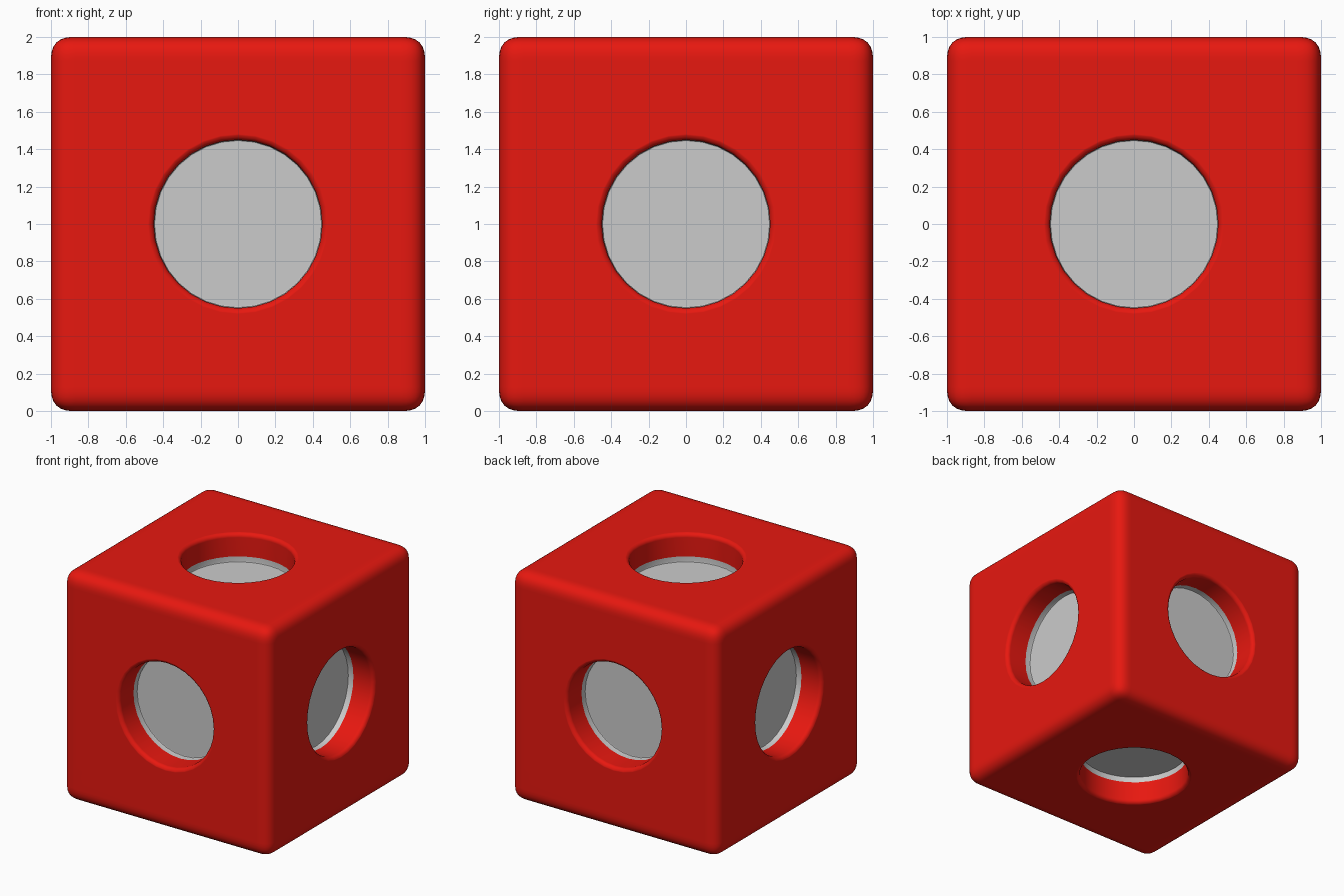
import bpy, bmesh, math
from mathutils import Vector, Matrix

if "Cube" in bpy.data.objects:
    bpy.data.objects.remove(bpy.data.objects["Cube"])

RED, GREY = 0, 1
CENTRE = Matrix.Translation((0, 0, 1))


def new_object(name, bm):
    mesh = bpy.data.meshes.new(name)
    bm.to_mesh(mesh)
    bm.free()
    ob = bpy.data.objects.new(name, mesh)
    bpy.context.collection.objects.link(ob)
    return ob


def lathe(bm, profile, matrix, sides=32):
    """Closed solid of revolution; profile is (radius, height, material)."""
    rings = []
    for r, h, _ in profile:
        rings.append([bm.verts.new(matrix @ Vector((
            r * math.cos(2 * math.pi * i / sides),
            r * math.sin(2 * math.pi * i / sides), h))) for i in range(sides)])
    for k in range(len(rings) - 1):
        a, b = rings[k], rings[k + 1]
        for i in range(sides):
            j = (i + 1) % sides
            f = bm.faces.new((a[i], b[i], b[j], a[j]))
            f.material_index = profile[k + 1][2]
    bm.faces.new(rings[0])
    bm.faces.new(rings[-1]).material_index = GREY


# temporary slots keep wall and floor faces apart through the boolean
red = bpy.data.materials.new("red")
red.diffuse_color = (0.8, 0.009, 0.005, 1)
red.use_nodes = True
red.node_tree.nodes["Principled BSDF"].inputs["Base Color"].default_value = red.diffuse_color
plain = bpy.data.materials.new("plain")

# rounded cube
bm = bmesh.new()
bmesh.ops.create_cube(bm, size=2, matrix=CENTRE)
bmesh.ops.bevel(bm, geom=bm.edges[:], offset=0.13, segments=8, profile=0.6,
                affect='EDGES', clamp_overlap=True)
cube = new_object("solid_cube", bm)

# six round pockets: soft rim, red wall, grey end with a small fillet
R, rim = 0.45, 0.035
profile = [(R + rim, 1.1, RED), (R + rim, 1.001, RED)]
for k in range(1, 6):
    t = math.radians(18 * k)
    profile.append((R + rim * (1 - math.sin(t)), 1 - rim * (1 - math.cos(t)), RED))
profile += [(R, 0.80, RED), (R, 0.76, GREY), (R - 0.003, 0.753, GREY),
            (R - 0.010, 0.75, GREY)]
bm = bmesh.new()
for axis in ((1, 0, 0), (-1, 0, 0), (0, 1, 0), (0, -1, 0), (0, 0, 1), (0, 0, -1)):
    turn = Vector(axis).to_track_quat('Z', 'Y').to_matrix().to_4x4()
    lathe(bm, profile, CENTRE @ turn)
bmesh.ops.recalc_face_normals(bm, faces=bm.faces[:])
cutter = new_object("pocket_cutter", bm)
cutter.hide_render = True

for ob in (cube, cutter):
    ob.data.materials.append(red)
    ob.data.materials.append(plain)
cut = cube.modifiers.new("pockets", 'BOOLEAN')
cut.operation = 'DIFFERENCE'
cut.solver = 'EXACT'
cut.object = cutter
bpy.context.view_layer.update()
result = cube.evaluated_get(bpy.context.evaluated_depsgraph_get()).to_mesh()


def split_part(name, slot, material=None):
    """Keep only the faces of one slot as a finished, smooth-shaded object."""
    bm = bmesh.new()
    bm.from_mesh(result)
    bmesh.ops.delete(bm, geom=[f for f in bm.faces if f.material_index != slot],
                     context='FACES')
    for f in bm.faces:
        f.material_index = 0
    ob = new_object(name, bm)
    if material:
        ob.data.materials.append(material)
    return ob


parts = [split_part("cube_shell", RED, red), split_part("pocket_floors", GREY)]
for ob in (cube, cutter):
    bpy.data.objects.remove(ob)

# smooth shading, flat faces kept flat
for ob in parts:
    bpy.ops.object.select_all(action='DESELECT')
    ob.select_set(True)
    bpy.context.view_layer.objects.active = ob
    bpy.ops.object.shade_smooth_by_angle(angle=math.radians(40))
    ob.modifiers.new("weighted_normals", 'WEIGHTED_NORMAL').keep_sharp = True
